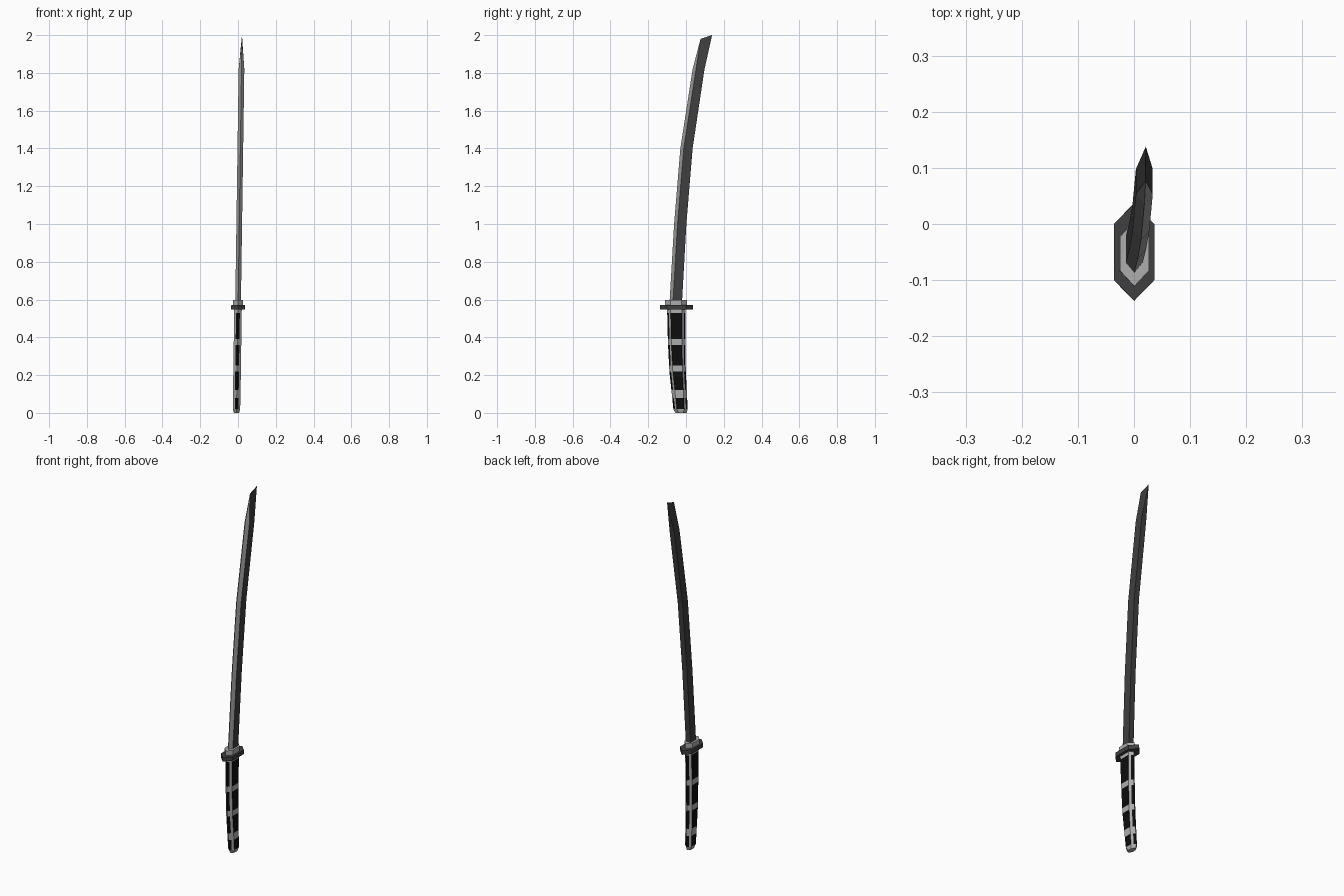
import bpy, bmesh

if "Cube" in bpy.data.objects:
    bpy.data.objects.remove(bpy.data.objects["Cube"])


def material(name, value):
    m = bpy.data.materials.new(name)
    m.diffuse_color = (value, value, value, 1)
    m.use_nodes = True
    m.node_tree.nodes["Principled BSDF"].inputs["Base Color"].default_value = m.diffuse_color
    return m


DARK = material("dark_steel", 0.05)
LIGHT = material("light_grey", 0.42)
BLACK = material("black_wrap", 0.004)
SPINE = material("spine_grey", 0.33)


def lean(z):
    # the whole sword tilts very slightly towards +x
    return (z - 0.55) * 0.0145


def hexagon(cy, half_x, shoulder, apex):
    return [(0, cy - apex), (half_x, cy - shoulder), (half_x, cy + shoulder),
            (0, cy + apex), (-half_x, cy + shoulder), (-half_x, cy - shoulder)]


def loft(name, rings, mats, rule):
    """rings: list of (points xy, z or list of z). rule(side, z) gives a material index."""
    bm = bmesh.new()
    loops = []
    for pts, z in rings:
        zs = z if isinstance(z, list) else [z] * len(pts)
        loops.append([bm.verts.new((x + lean(h), y, h)) for (x, y), h in zip(pts, zs)])
    n = len(loops[0])
    for a, b in zip(loops, loops[1:]):
        for j in range(n):
            k = (j + 1) % n
            f = bm.faces.new((a[j], a[k], b[k], b[j]))
            f.material_index = rule(j, (a[j].co.z + b[j].co.z) / 2)
    bm.faces.new(loops[0][::-1])
    bm.faces.new(loops[-1])
    bmesh.ops.remove_doubles(bm, verts=bm.verts[:], dist=0.0005)
    bmesh.ops.recalc_face_normals(bm, faces=bm.faces[:])
    me = bpy.data.meshes.new(name)
    bm.to_mesh(me)
    bm.free()
    for m in mats:
        me.materials.append(m)
    ob = bpy.data.objects.new(name, me)
    bpy.context.collection.objects.link(ob)
    return ob


# Blade: pointed spine, flat sides, flat edge, sloped tip
W = 0.015
rings = []
for z, back, edge in [(0.57, -0.088, -0.022), (1.0, -0.063, 0.002),
                      (1.4, -0.03, 0.035), (1.82, 0.035, 0.098)]:
    rings.append(([(0, back), (W, back + 0.018), (W, edge),
                   (-W, edge), (-W, back + 0.018)], z))
tip_back, tip_edge = (0, 0.077), (0, 0.138)
rings.append(([tip_back, tip_back, tip_edge, tip_edge, tip_back],
              [1.98, 1.98, 2.0, 2.0, 1.98]))
# the two spine bevels are lighter than the rest
loft("blade", rings, [DARK, SPINE], lambda j, z: 1 if j in (0, 4) else 0)

# Guard and collar
guard = hexagon(-0.05, 0.036, 0.05, 0.087)
loft("guard", [(guard, 0.548), (guard, 0.571)], [DARK], lambda j, z: 0)
collar = hexagon(-0.053, 0.026, 0.03, 0.058)
loft("collar", [(collar, 0.57), (collar, 0.598)], [LIGHT], lambda j, z: 0)

# Handle: curved hexagonal grip, black patches between light bands
profile = [(0.0, -0.056, 0.003, 0.014), (0.02, -0.067, 0.009, 0.019),
           (0.08, -0.073, 0.006, 0.02), (0.22, -0.088, -0.001, 0.02),
           (0.38, -0.096, -0.003, 0.02), (0.55, -0.1, -0.002, 0.02)]
patches = [(0.02, 0.08), (0.12, 0.22), (0.25, 0.36), (0.39, 0.53)]


def grip(z):
    for a, b in zip(profile, profile[1:]):
        if a[0] <= z <= b[0]:
            t = (z - a[0]) / (b[0] - a[0])
            back, front, hx = [p + (q - p) * t for p, q in zip(a[1:], b[1:])]
    cy, apex = (back + front) / 2, (front - back) / 2
    h = hexagon(cy, hx, apex - 0.018, apex)
    # split each bevel in two so its inner half can be black
    out = []
    for i, p in enumerate(h):
        q = h[(i + 1) % 6]
        out.append(p)
        if i not in (1, 4):
            out.append(((p[0] + q[0]) / 2, (p[1] + q[1]) / 2))
    return out


def wrap(j, z):
    # sides: 0,4,5,9 touch the ridges, 2 and 7 are the flats
    dark = any(a < z < b for a, b in patches)
    return 1 if dark and j in (0, 2, 4, 5, 7, 9) else 0


levels = sorted({0.0, 0.55} | {z for p in patches for z in p})
loft("handle", [(grip(z), z) for z in levels], [LIGHT, BLACK], wrap)
